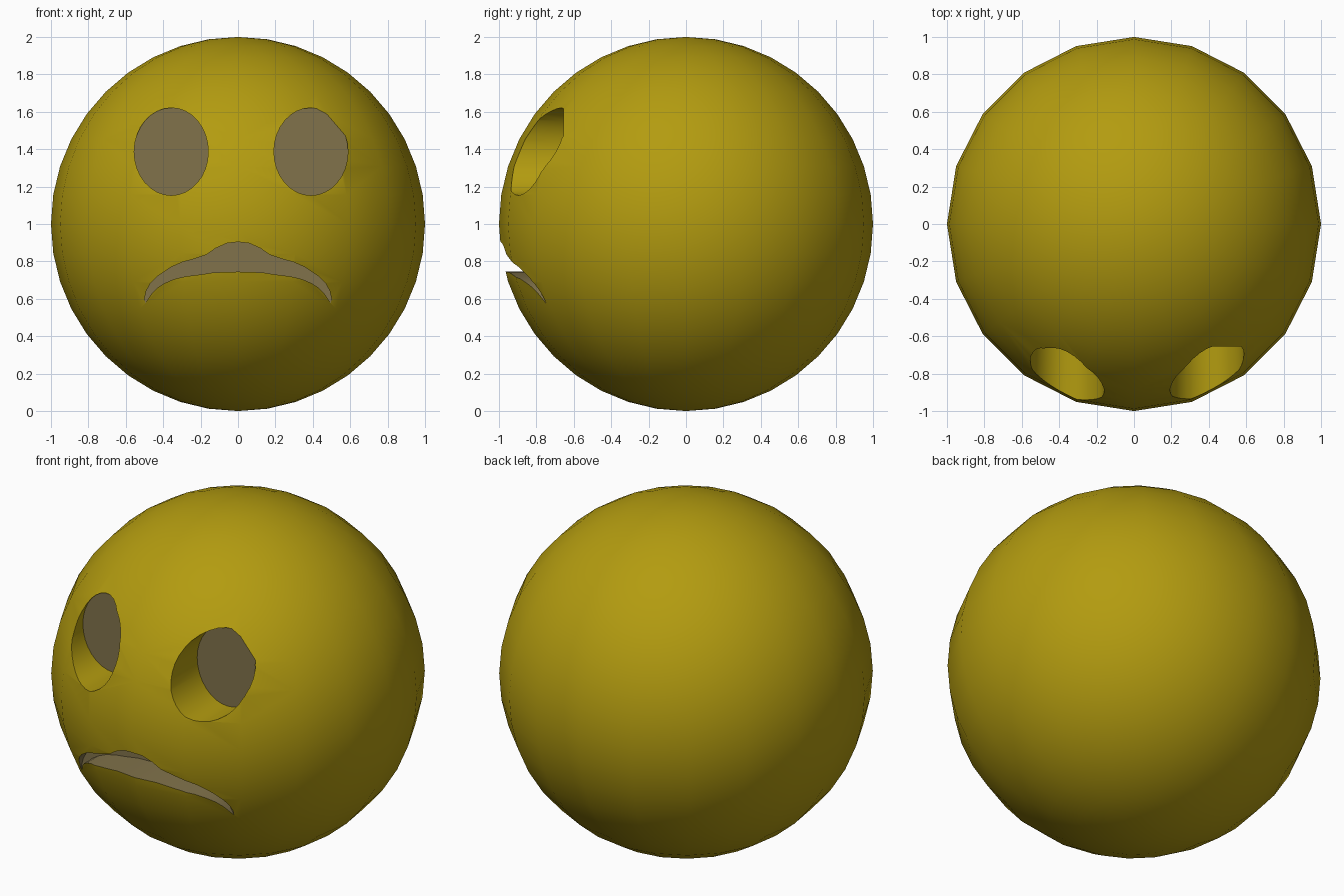
import bpy, bmesh, math

if "Cube" in bpy.data.objects:
    bpy.data.objects.remove(bpy.data.objects["Cube"])


def material(name, color):
    m = bpy.data.materials.new(name)
    m.diffuse_color = color
    m.use_nodes = True
    m.node_tree.nodes["Principled BSDF"].inputs["Base Color"].default_value = m.diffuse_color
    return m


yellow = material("yellow", (0.45, 0.33, 0.005, 1))
grey = material("recess_grey", (0.22, 0.17, 0.07, 1))


def cutter(name, outline, y_floor, wall_mat):
    """Prism with an (x, z) outline, reaching from y_floor out of the front."""
    bm = bmesh.new()
    face = bm.faces.new([bm.verts.new((x, y_floor, z)) for x, z in outline])
    ext = bmesh.ops.extrude_face_region(bm, geom=[face])
    for v in ext["geom"]:
        if isinstance(v, bmesh.types.BMVert):
            v.co.y = -1.4
    bmesh.ops.recalc_face_normals(bm, faces=bm.faces)
    bm.normal_update()
    for f in bm.faces:
        f.material_index = 1 if abs(f.normal.y) > 0.5 else 0
    me = bpy.data.meshes.new(name)
    bm.to_mesh(me)
    bm.free()
    me.materials.append(wall_mat)
    me.materials.append(grey)
    ob = bpy.data.objects.new(name, me)
    bpy.context.collection.objects.link(ob)
    ob.hide_render = True
    return ob


def ellipse(cx, cz, rx, rz, n=32):
    return [(cx + rx * math.cos(2 * math.pi * i / n),
             cz + rz * math.sin(2 * math.pi * i / n)) for i in range(n)]


# Ball head
bpy.ops.mesh.primitive_uv_sphere_add(segments=20, ring_count=20, radius=1, location=(0, 0, 1))
head = bpy.context.object
head.name = "head"
head.data.materials.append(yellow)
head.data.materials.append(grey)

# Frowning mouth outline, right half mirrored to the left
upper = [(0.06, 0.897), (0.12, 0.87), (0.17, 0.835), (0.24, 0.812), (0.30, 0.795),
         (0.36, 0.768), (0.43, 0.72), (0.47, 0.68), (0.49, 0.643), (0.50, 0.60)]
lower = [(0.497, 0.575), (0.46, 0.63), (0.43, 0.66), (0.39, 0.685), (0.34, 0.706),
         (0.28, 0.72), (0.20, 0.73), (0.13, 0.741)]
half = upper + lower
mouth = [(0, 0.904)] + half + [(0, 0.745)] + [(-x, z) for x, z in reversed(half)]

# Carve eye sockets and mouth
cutters = [cutter("eye_left_cutter", ellipse(-0.357, 1.387, 0.198, 0.234), -0.655, yellow),
           cutter("eye_right_cutter", ellipse(0.39, 1.387, 0.198, 0.234), -0.655, yellow),
           cutter("mouth_cutter", mouth, -0.745, grey)]
for c in cutters:
    mod = head.modifiers.new(c.name, "BOOLEAN")
    mod.operation = "DIFFERENCE"
    mod.solver = "EXACT"
    mod.material_mode = "TRANSFER"
    mod.object = c
bpy.context.view_layer.update()
for c in cutters:
    bpy.ops.object.modifier_apply(modifier=c.name)
for c in cutters:
    bpy.data.objects.remove(c)

# Smooth ball with crisp socket edges
bpy.ops.object.shade_smooth_by_angle(angle=math.radians(30))
